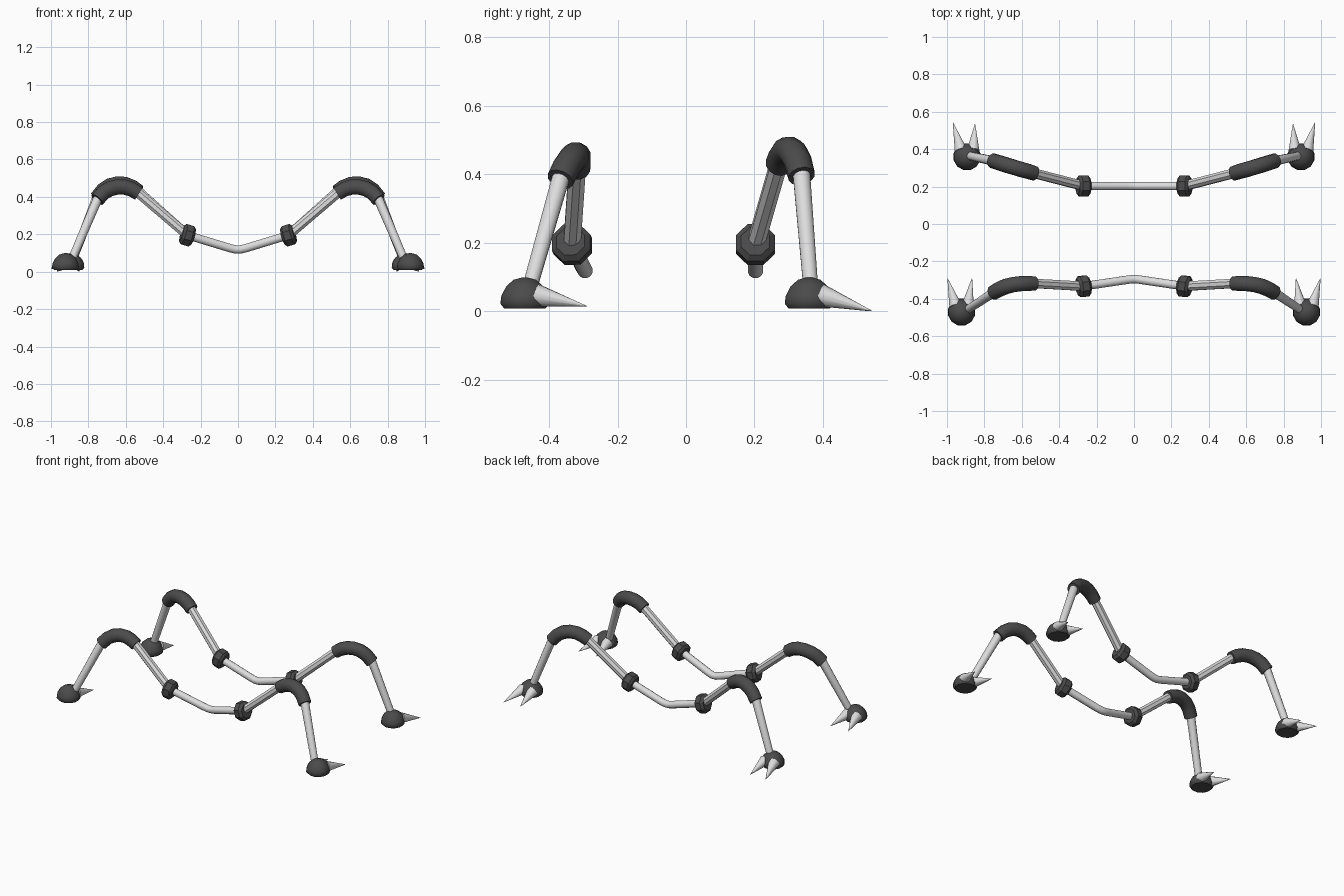
import bpy, bmesh, math
from mathutils import Vector

if "Cube" in bpy.data.objects:
    bpy.data.objects.remove(bpy.data.objects["Cube"])


def material(name, value):
    m = bpy.data.materials.new(name)
    m.diffuse_color = (value, value, value, 1)
    m.use_nodes = True
    m.node_tree.nodes["Principled BSDF"].inputs["Base Color"].default_value = m.diffuse_color
    return m


LIGHT = material("light grey", 0.72)
DARK = material("dark grey", 0.07)


def sweep(name, points, radii, sides, mat, angle=50, mirror=True):
    """Sweep a polygon ring along points, one radius per point."""
    pts = [Vector(p) for p in points]
    whole = (pts[-1] - pts[0]).normalized()
    ref = Vector((0, 0, 1)) if abs(whole.y) > 0.8 else Vector((0, 1, 0))
    bm = bmesh.new()
    rings = []
    for i, p in enumerate(pts):
        t = Vector()
        if i > 0:
            t += (p - pts[i - 1]).normalized()
        if i < len(pts) - 1:
            t += (pts[i + 1] - p).normalized()
        t.normalize()
        u = t.cross(ref).normalized()
        v = t.cross(u)
        ring = []
        for k in range(sides):
            a = 2 * math.pi * (k + 0.5) / sides
            ring.append(bm.verts.new(p + radii[i] * (math.cos(a) * u + math.sin(a) * v)))
        rings.append(ring)
    for a, b in zip(rings, rings[1:]):
        for k in range(sides):
            n = (k + 1) % sides
            bm.faces.new((a[k], a[n], b[n], b[k]))
    bm.faces.new(rings[0])
    bm.faces.new(rings[-1])
    bmesh.ops.recalc_face_normals(bm, faces=bm.faces)
    mesh = bpy.data.meshes.new(name)
    bm.to_mesh(mesh)
    bm.free()
    mesh.materials.append(mat)
    ob = bpy.data.objects.new(name, mesh)
    bpy.context.collection.objects.link(ob)
    if mirror:
        ob.modifiers.new("mirror", "MIRROR").use_mirror_merge = False
    if angle:
        bpy.ops.object.select_all(action="DESELECT")
        ob.select_set(True)
        bpy.context.view_layer.objects.active = ob
        bpy.ops.object.shade_smooth_by_angle(angle=math.radians(angle))
    return ob


def leg_pair(label, centre, collar, knee, ankle, foot, claw_tips):
    centre, collar, foot = Vector(centre), Vector(collar), Vector(foot)

    # Bent bar joining the left and right collars
    half = [collar, centre.lerp(collar, 0.16), centre.lerp(collar, 0.05) + Vector((0, 0, 0.002))]
    other = [Vector((-p.x, p.y, p.z)) for p in reversed(half)]
    sweep(label + "_cross_bar", half + other, [0.023] * 6, 12, LIGHT, mirror=False)

    # Bevelled collar
    axis = (collar - centre).normalized()
    sweep(label + "_collar", [collar + axis * d for d in (-0.033, -0.019, 0.019, 0.033)],
          [0.045, 0.061, 0.061, 0.045], 8, DARK, angle=0)

    # Upper arm, curved knee sleeve and shin
    sweep(label + "_upper_arm", [collar, knee[0], knee[1]], [0.027] * 3, 8, LIGHT, angle=0)
    sweep(label + "_knee", knee, [0.039, 0.041, 0.042, 0.042, 0.042, 0.041, 0.040], 12, DARK)
    sweep(label + "_shin", [knee[-2], knee[-1], ankle], [0.026, 0.026, 0.022], 12, LIGHT)

    # Domed foot with a flat sole
    profile = [(0.062, 0.008), (0.074, 0.022), (0.071, 0.045),
               (0.056, 0.073), (0.034, 0.092), (0.008, 0.099)]
    sweep(label + "_foot", [foot + Vector((0, 0, z)) for r, z in profile],
          [r for r, z in profile], 12, DARK)

    # Two pointed claws
    for side, tip in zip((1, -1), claw_tips):
        base = foot + Vector((side * 0.033, 0.035, 0.046))
        sweep(label + "_claw", [base, tip], [0.034, 0.0008], 12, LIGHT)


leg_pair("front",
         (0, -0.293, 0.113), (0.27, -0.333, 0.195),
         [(0.53, -0.318, 0.417), (0.567, -0.318, 0.440), (0.605, -0.319, 0.452),
          (0.645, -0.324, 0.453), (0.685, -0.334, 0.443), (0.72, -0.349, 0.422),
          (0.752, -0.367, 0.385)],
         (0.895, -0.462, 0.05), (0.922, -0.471, 0),
         [(0.997, -0.29, 0.015), (0.866, -0.29, 0.015)])

leg_pair("back",
         (0, 0.203, 0.113), (0.27, 0.203, 0.195),
         [(0.53, 0.270, 0.428), (0.565, 0.281, 0.452), (0.605, 0.292, 0.467),
          (0.645, 0.304, 0.469), (0.685, 0.316, 0.459), (0.72, 0.327, 0.437),
          (0.755, 0.338, 0.395)],
         (0.888, 0.366, 0.05), (0.893, 0.36, 0),
         [(0.968, 0.543, 0.001), (0.85, 0.536, 0.001)])
